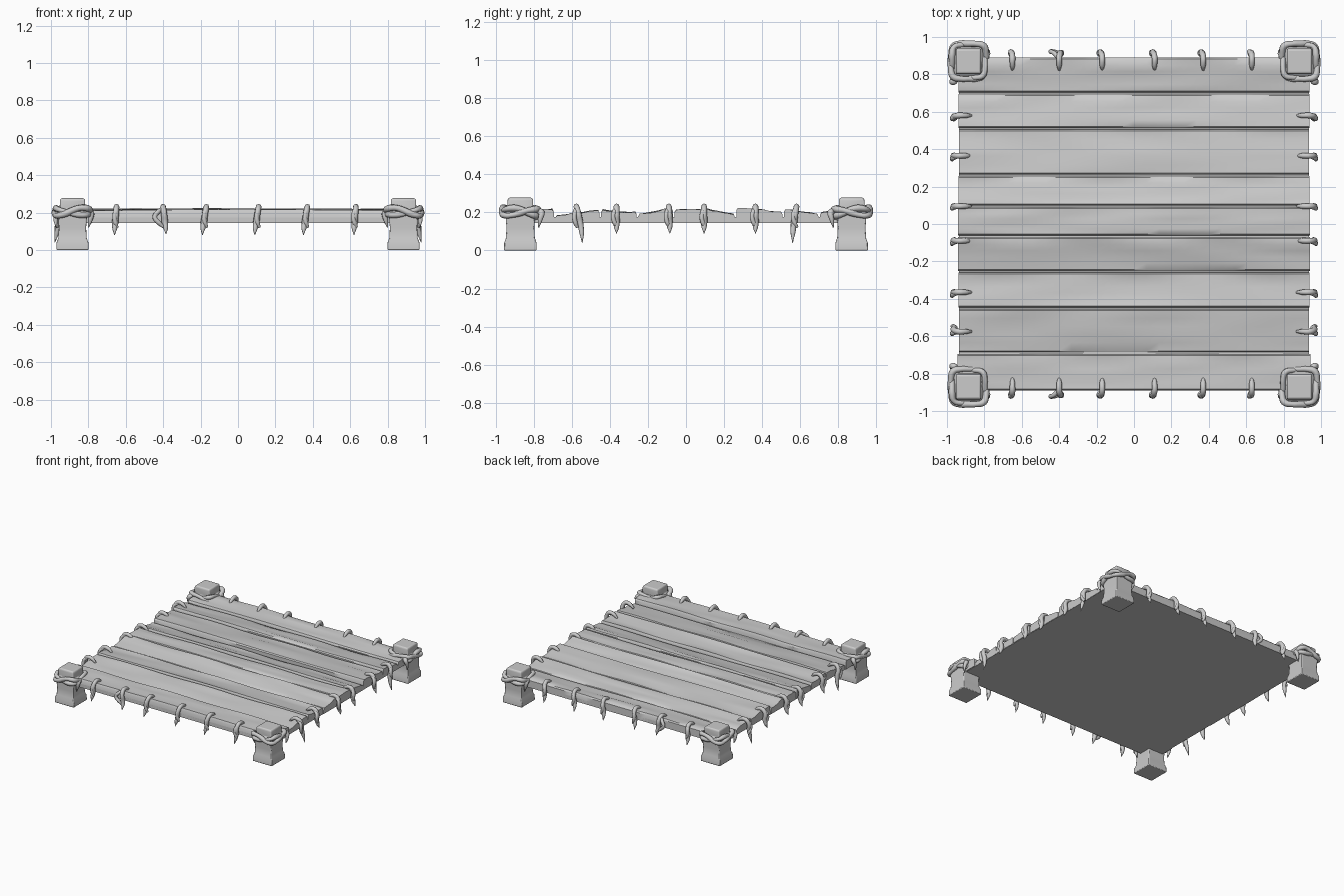
import bpy, bmesh, math, random
from mathutils import Vector

if "Cube" in bpy.data.objects:
    bpy.data.objects.remove(bpy.data.objects["Cube"])

random.seed(4)
CX, CY = 0.885, 0.87          # corner post centre
EX, EY = 0.94, 0.89           # deck half size


def add_object(name, bm, mirror=None, bevel=0, angle=35):
    bmesh.ops.recalc_face_normals(bm, faces=bm.faces)
    me = bpy.data.meshes.new(name)
    bm.to_mesh(me)
    bm.free()
    ob = bpy.data.objects.new(name, me)
    bpy.context.collection.objects.link(ob)
    finish(ob, mirror, bevel, angle)
    return ob


def finish(ob, mirror=None, bevel=0, angle=35):
    bpy.ops.object.select_all(action='DESELECT')
    ob.select_set(True)
    bpy.context.view_layer.objects.active = ob
    if ob.type == 'CURVE':
        bpy.ops.object.convert(target='MESH')
        ob = bpy.context.object
    bpy.ops.object.shade_smooth_by_angle(angle=math.radians(angle))
    if bevel:
        b = ob.modifiers.new("bevel", 'BEVEL')
        b.width, b.segments, b.limit_method = bevel, 2, 'ANGLE'
    if mirror:
        m = ob.modifiers.new("mirror", 'MIRROR')
        m.use_axis = mirror
        m.use_mirror_merge = False


def loft(bm, rings):
    # join rings of points into a closed solid
    vs = [[bm.verts.new(p) for p in r] for r in rings]
    n = len(vs[0])
    for a, b in zip(vs, vs[1:]):
        for i in range(n):
            bm.faces.new((a[i], a[(i + 1) % n], b[(i + 1) % n], b[i]))
    bm.faces.new(vs[0])
    bm.faces.new(vs[-1])


def ropes(name, paths, depth, mirror):
    # each path: (list of (point, radius), cyclic)
    cu = bpy.data.curves.new(name, 'CURVE')
    cu.dimensions = '3D'
    cu.bevel_depth, cu.bevel_resolution = depth, 2
    cu.resolution_u = 5
    cu.use_fill_caps = True
    for pts, cyclic in paths:
        sp = cu.splines.new('BEZIER')
        sp.bezier_points.add(len(pts) - 1)
        sp.use_cyclic_u = cyclic
        for bp, (co, r) in zip(sp.bezier_points, pts):
            bp.co, bp.radius = co, r
            bp.handle_left_type = bp.handle_right_type = 'AUTO'
    ob = bpy.data.objects.new(name, cu)
    bpy.context.collection.objects.link(ob)
    finish(ob, mirror, angle=60)


# flat slab that closes the underside
bm = bmesh.new()
loft(bm, [[(x, -EY, 0.145), (x, EY, 0.145), (x, EY, 0.175), (x, -EY, 0.175)]
          for x in (-EX + 0.004, EX - 0.004)])
add_object("deck_base", bm)

# planks: y start, y end, top height at each edge
planks = [(-0.89, -0.69, 0.212, 0.215), (-0.69, -0.45, 0.185, 0.208),
          (-0.45, -0.255, 0.212, 0.200), (-0.255, -0.065, 0.192, 0.222),
          (-0.065, 0.095, 0.212, 0.216), (0.095, 0.26, 0.218, 0.192),
          (0.26, 0.51, 0.222, 0.202), (0.51, 0.70, 0.215, 0.190),
          (0.70, 0.89, 0.198, 0.215)]
for k, (y0, y1, z0, z1) in enumerate(planks):
    a = y0 + (0.004 if k else 0)
    b = y1 - (0.004 if k < 8 else 0)
    phase = [random.uniform(0, 6.28) for _ in range(6)]
    end = random.uniform(-0.004, 0.004)
    rings = []
    for i in range(29):
        x = (-1 + 2 * i / 28) * (EX + end)
        ring = [(x, b, 0.147), (x, a, 0.147), (x, a, z0 - 0.012)]
        for j in range(6):
            t = j / 5
            y = a + 0.008 + (b - a - 0.016) * t
            wave = 0.003 * math.sin(x * (4 + j) + phase[j]) + 0.003 * math.sin(phase[j])
            ring.append((x, y, z0 + (z1 - z0) * t + wave))
        ring.append((x, b, z1 - 0.012))
        rings.append(ring)
    bm = bmesh.new()
    loft(bm, rings)
    add_object(f"plank_{k + 1}", bm)

# corner posts: flared foot, waist, collar and top block
profile = [(0.086, 0), (0.085, 0.04), (0.076, 0.065), (0.073, 0.12),
           (0.078, 0.185), (0.077, 0.212), (0.067, 0.216), (0.067, 0.268), (0.061, 0.277)]
bm = bmesh.new()
loft(bm, [[(CX + sx * h, CY + sy * h, z) for sx, sy in ((-1, -1), (1, -1), (1, 1), (-1, 1))]
          for h, z in profile])
add_object("corner_posts", bm, (True, True, False), bevel=0.007)

# two crossing rope loops around each post, with a short knotted tail
loops = []
for tilt, size in ((1, 0.088), (-1, 0.094)):
    pts = []
    for i in range(16):
        t = math.tau * i / 16
        c, s = math.cos(t), math.sin(t)
        f = size / (abs(c) ** 5 + abs(s) ** 5) ** 0.2
        z = 0.203 + tilt * 0.019 * math.sin(2 * t + 0.5) + 0.004 * math.cos(3 * t)
        pts.append(((CX + c * f, CY + s * f, z), random.uniform(0.85, 1.15)))
    loops.append((pts, True))
loops.append(([((0.95, 0.775, 0.205), 1), ((0.965, 0.76, 0.20), 1.1),
               ((0.975, 0.765, 0.165), 0.8), ((0.97, 0.775, 0.12), 0.2)], False))
loops.append(([((0.79, 0.90, 0.205), 1), ((0.785, 0.915, 0.195), 1.1),
               ((0.79, 0.92, 0.16), 0.8), ((0.80, 0.915, 0.12), 0.2)], False))
ropes("post_ropes", loops, 0.016, (True, True, False))


# lashings over the deck edge with a pointed hanging tail
def tie(along, tip, lean, wide, place):
    main = [(-0.07, 0.200, 0, 0.5), (-0.04, 0.224, 0, 1), (0.0, 0.229, 0, 1.1),
            (0.024, 0.195, lean * 0.3, 1.15), (0.02, 0.15, lean * 0.6, 1.25),
            (0.028, (0.15 + tip) / 2, lean * 0.9, 0.95), (0.04, tip, lean, 0.12)]
    side = [(-0.01, 0.222, 0, 0.7), (0.024, 0.205, -wide * 0.6, 0.9),
            (0.032, 0.175, -wide, 0.9), (0.03, 0.145, -wide * 0.5, 0.9),
            (0.026, 0.12, 0.005, 0.5)]
    return [([(place(o, along + d, z), r) for o, z, d, r in p], False) for p in (main, side)]


front = []
for x, tip, lean, wide in [(-0.65, 0.08, -0.01, 0.010), (-0.40, 0.085, 0.015, 0.045),
                           (-0.17, 0.08, -0.02, 0.012), (0.11, 0.08, -0.02, 0.010),
                           (0.37, 0.08, -0.02, 0.012), (0.63, 0.08, -0.01, 0.014)]:
    front += tie(x, tip, lean, wide, lambda o, s, z: Vector((s, -EY - o, z)))
ropes("front_and_back_lashings", front, 0.014, (False, True, False))

sides = []
for y, tip, lean, wide in [(-0.575, 0.04, 0.03, 0.012), (-0.365, 0.09, 0.0, 0.018),
                           (-0.09, 0.09, 0.005, 0.015), (0.095, 0.09, 0.0, 0.012),
                           (0.365, 0.09, 0.0, 0.018), (0.58, 0.04, -0.02, 0.018)]:
    sides += tie(y, tip, lean, wide, lambda o, s, z: Vector((EX + o, s, z)))
ropes("side_lashings", sides, 0.014, (True, False, False))
